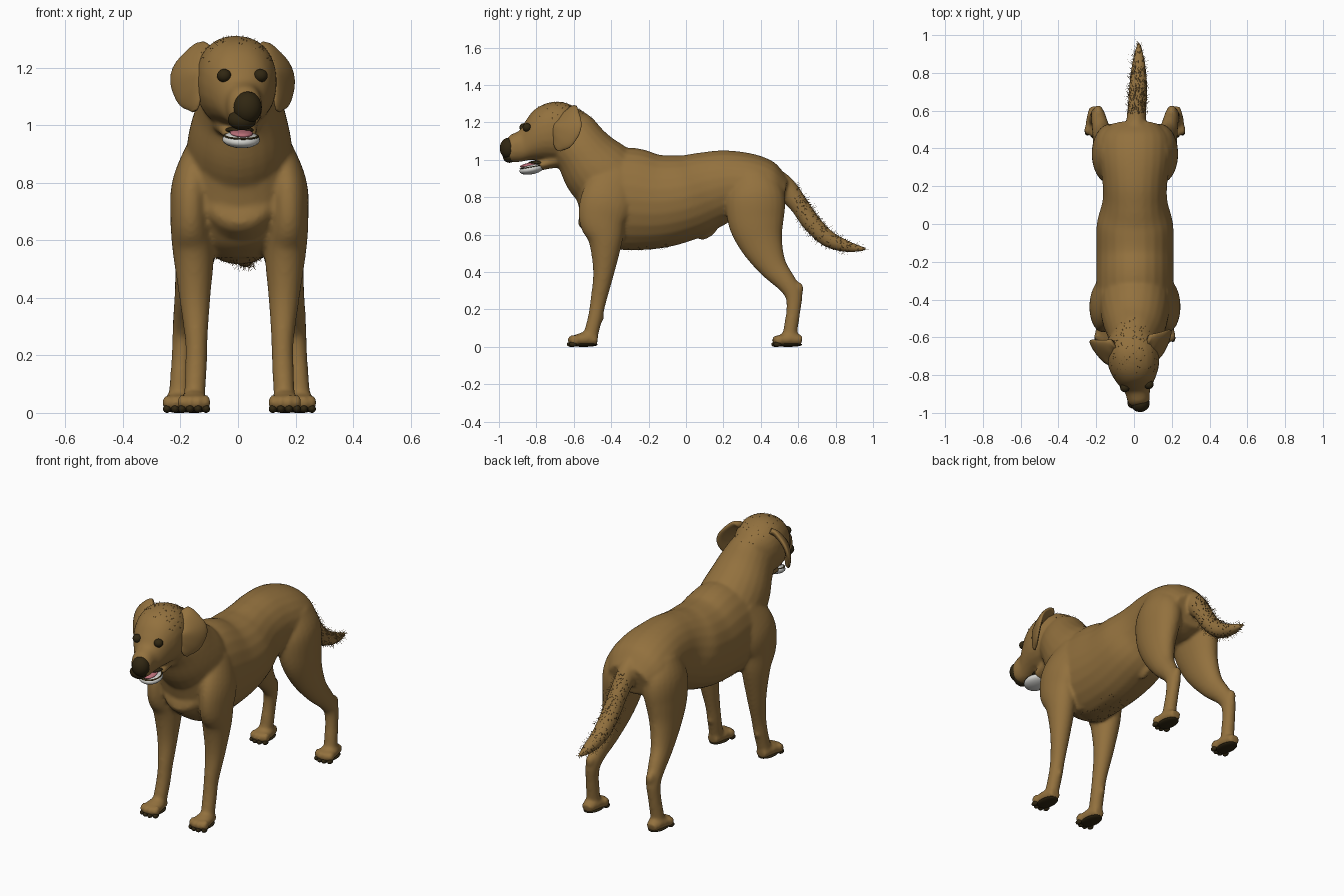
import bpy, bmesh, math, random
from mathutils import Vector, Matrix

random.seed(4)
if "Cube" in bpy.data.objects:
    bpy.data.objects.remove(bpy.data.objects["Cube"], do_unlink=True)


def material(name, rgb):
    m = bpy.data.materials.new(name)
    m.use_nodes = True
    m.diffuse_color = (*rgb, 1)
    node = next(n for n in m.node_tree.nodes if n.type == 'BSDF_PRINCIPLED')
    node.inputs["Base Color"].default_value = (*rgb, 1)
    return m


COAT = material("golden_brown_coat", (0.29, 0.165, 0.048))
DARK = material("dark_skin", (0.03, 0.02, 0.006))
WHITE = material("white_chin", (0.65, 0.65, 0.62))
PINK = material("pink_tongue", (0.5, 0.16, 0.19))

# The head is turned slightly to its left
PIVOT = Vector((0, -0.65, 0))
HEAD = (Matrix.Translation(PIVOT + Vector((-0.012, 0, 0)))
        @ Matrix.Rotation(0.13, 4, 'Z') @ Matrix.Translation(-PIVOT))
BODY = Matrix.Translation((0.005, 0, 0))


def spline(points, steps=5):
    """Catmull-Rom resampling of stations (x, y, z, half width, half depth)."""
    p = [Vector(q) for q in points]
    p = [p[0] * 2 - p[1]] + p + [p[-1] * 2 - p[-2]]
    out = []
    for a, b, c, d in zip(p, p[1:], p[2:], p[3:]):
        for i in range(steps):
            t = i / steps
            out.append((b * 2 + (c - a) * t + (a * 2 - b * 5 + c * 4 - d) * t * t
                        + (b * 3 - a - c * 3 + d) * t ** 3) * 0.5)
    return out + [p[-2]]


def loft(bm, points, matrix=BODY, side=1, square=1.0, facing=(1, 0, 0), axis=None):
    """Skin oval sections along a path; facing sets the width direction.
    Sections stand square to the path, or to a fixed axis."""
    stations = spline(points)
    centres = [Vector(s[:3]) for s in stations]
    segments = 24
    rings = []
    for i, s in enumerate(stations):
        path = centres[min(i + 1, len(centres) - 1)] - centres[max(i - 1, 0)]
        along = Vector(axis) if axis else path.normalized()
        across = Vector(facing)
        across = (across - along * across.dot(along)).normalized()
        up = across.cross(along)
        ring = []
        for k in range(segments):
            a = 2 * math.pi * k / segments
            u, v = (math.copysign(abs(w) ** square, w) for w in (math.cos(a), math.sin(a)))
            co = centres[i] + across * max(s[3], 0.003) * u + up * max(s[4], 0.003) * v
            co.x *= side
            ring.append(bm.verts.new(matrix @ co))
        rings.append(ring)
    for r, q in zip(rings, rings[1:]):
        for k in range(segments):
            n = (k + 1) % segments
            bm.faces.new((r[k], r[n], q[n], q[k]))
    bm.faces.new(rings[0])
    bm.faces.new(rings[-1])


def ball(bm, centre, size, matrix=BODY, tilt=0.0):
    m = (matrix @ Matrix.Translation(centre) @ Matrix.Rotation(tilt, 4, 'X')
         @ Matrix.Diagonal((*size, 1)))
    bmesh.ops.create_uvsphere(bm, u_segments=20, v_segments=12, radius=1, matrix=m)


def finish(bm, name, mat):
    bmesh.ops.recalc_face_normals(bm, faces=bm.faces[:])
    me = bpy.data.meshes.new(name)
    bm.to_mesh(me)
    bm.free()
    for f in me.polygons:
        f.use_smooth = True
    me.materials.append(mat)
    ob = bpy.data.objects.new(name, me)
    bpy.context.scene.collection.objects.link(ob)
    return ob


# Trunk, neck, breast and tail
coat = bmesh.new()
loft(coat, [(0, -.54, .78, .08, .09), (0, -.50, .77, .16, .18), (0, -.42, .80, .20, .25),
            (0, -.30, .79, .205, .275), (0, -.15, .778, .204, .253), (0, 0, .80, .202, .23),
            (0, .12, .838, .172, .208), (0, .22, .862, .172, .19), (0, .35, .86, .19, .17),
            (0, .45, .83, .185, .145), (0, .525, .81, .13, .09)])
loft(coat, [(0, -.36, .84, .19, .20), (0, -.475, .95, .18, .19), (0, -.555, 1.05, .155, .158),
            (-.01, -.625, 1.135, .125, .15), (-.012, -.66, 1.17, .10, .11)])
loft(coat, [(0, -.53, 1.02, .12, .12), (0, -.49, .90, .165, .125), (0, -.465, .78, .18, .117),
            (0, -.44, .67, .17, .11), (0, -.40, .59, .14, .10), (0, -.35, .54, .09, .08)],
     axis=(0, 0, -1))
loft(coat, [(0, .42, .90, .06, .07), (.005, .51, .865, .055, .065), (.01, .60, .765, .05, .052),
            (.015, .67, .665, .05, .05), (.018, .76, .578, .046, .045),
            (.02, .87, .535, .032, .03), (.02, .965, .522, .008, .008)])
ball(coat, (.005, .118, .61), (.024, .06, .025), tilt=.6)

# Skull, muzzle and rear of the lower jaw
loft(coat, [(0, -.52, 1.15, .07, .09), (0, -.60, 1.155, .122, .133), (0, -.68, 1.152, .14, .16),
            (0, -.76, 1.148, .132, .15), (0, -.82, 1.13, .108, .13), (0, -.86, 1.10, .084, .105),
            (0, -.89, 1.074, .066, .085), (0, -.94, 1.062, .058, .072),
            (0, -.962, 1.06, .042, .05)], HEAD, square=.9, axis=(0, -1, 0))
loft(coat, [(0, -.64, 1.01, .085, .05), (0, -.70, .998, .076, .042), (0, -.75, .982, .067, .033),
            (0, -.79, .966, .058, .026)], HEAD)

# Legs, with paws shared by front and hind
pads = bmesh.new()


def paw(side, x, y):
    loft(coat, [(x, y + .075, .034, .032, .026), (x, y + .015, .042, .047, .037),
                (x, y - .035, .036, .052, .031), (x, y - .07, .028, .04, .02)], side=side)
    ball(pads, (side * x, y, .012), (.046, .076, .012))
    for i in range(4):
        dx = (i - 1.5) * .028
        reach = y - .065 + abs(i - 1.5) * .012
        ball(coat, (side * (x + dx), reach, .036), (.016, .028, .028))
        ball(pads, (side * (x + dx), reach - .009, .014), (.014, .021, .014))


for side in (1, -1):
    loft(coat, [(.11, -.36, .92, .07, .12), (.16, -.42, .79, .075, .14),
                (.17, -.445, .68, .07, .128), (.16, -.43, .57, .073, .092),
                (.155, -.44, .40, .054, .057), (.15, -.468, .25, .039, .043),
                (.151, -.485, .16, .038, .039), (.155, -.505, .08, .037, .039),
                (.158, -.515, .035, .039, .037)], side=side)
    ball(coat, (side * .152, -.455, .158), (.017, .018, .023))
    paw(side, .158, -.548)
    loft(coat, [(.10, .355, .91, .08, .11), (.125, .37, .80, .10, .157),
                (.14, .375, .67, .088, .15), (.154, .405, .55, .07, .116),
                (.172, .465, .43, .053, .076), (.187, .535, .345, .043, .055),
                (.196, .575, .28, .037, .047), (.202, .575, .20, .034, .038),
                (.207, .56, .10, .036, .038), (.211, .552, .035, .039, .037)], side=side)
    ball(coat, (side * .195, .598, .31), (.027, .032, .037))
    paw(side, .21, .545)

body = finish(coat, "body_coat", COAT)
remesh = body.modifiers.new("blend_parts", 'REMESH')
remesh.mode = 'VOXEL'
remesh.voxel_size = .009
remesh.use_smooth_shade = True
smooth = body.modifiers.new("soften", 'SMOOTH')
smooth.factor = .5
smooth.iterations = 9
finish(pads, "paw_pads", DARK)

# Drooping ears, front edge against the cheek and rear edge flared, and eyes
for side, label in ((1, "left"), (-1, "right")):
    ear = bmesh.new()
    loft(ear, [(.092, -.62, 1.275, .016, .03), (.13, -.635, 1.25, .018, .05),
               (.168, -.655, 1.185, .017, .083), (.167, -.676, 1.12, .015, .07),
               (.152, -.695, 1.075, .012, .042), (.146, -.702, 1.05, .006, .014)],
         HEAD, side, facing=(.83, -.56, 0))
    finish(ear, label + "_ear", COAT)
    eye = bmesh.new()
    ball(eye, (side * .064, -.86, 1.173), (.025, .024, .023), HEAD)
    finish(eye, label + "_eye", DARK)

# Nose and open mouth
for name, mat, centre, size, tilt in (
        ("nose", DARK, (.006, -.953, 1.062), (.05, .046, .056), 0),
        ("upper_lip", DARK, (-.012, -.945, 1.02), (.05, .036, .036), 0),
        ("mouth_lining", DARK, (0, -.785, .984), (.05, .06, .013), 0),
        ("lower_lip", DARK, (0, -.828, .963), (.063, .067, .006), .18),
        ("tongue", PINK, (0, -.835, .973), (.04, .056, .012), .18),
        ("chin", WHITE, (0, -.826, .951), (.066, .068, .028), .2)):
    part = bmesh.new()
    ball(part, centre, size, HEAD, tilt)
    finish(part, name, mat)

# Short loose hairs on the tail, crown and brisket
bpy.context.view_layer.update()
skin = body.evaluated_get(bpy.context.evaluated_depsgraph_get()).data
hair = bmesh.new()
for v in skin.vertices:
    p, n = v.co, v.normal
    on_tail = p.y > .58 and p.z > .45 and abs(p.x) < .1
    on_crown = p.z > 1.22 and p.y > -.8
    on_brisket = p.z < .56 and -.4 < p.y < -.1 and abs(p.x) < .08
    chance = .22 if on_tail else .12 if on_crown or on_brisket else 0
    if random.random() < chance:
        sway = Vector([random.uniform(-.4, .4) for _ in range(3)])
        flow = (n * .7 + sway + Vector((0, .5, -.2))).normalized()
        length = random.uniform(.012, .035) if on_tail else random.uniform(.005, .013)
        wide = flow.cross(n).normalized() * .0012
        hair.faces.new([hair.verts.new(q) for q in (p - wide, p + wide, p + flow * length)])
finish(hair, "loose_hairs", COAT)
